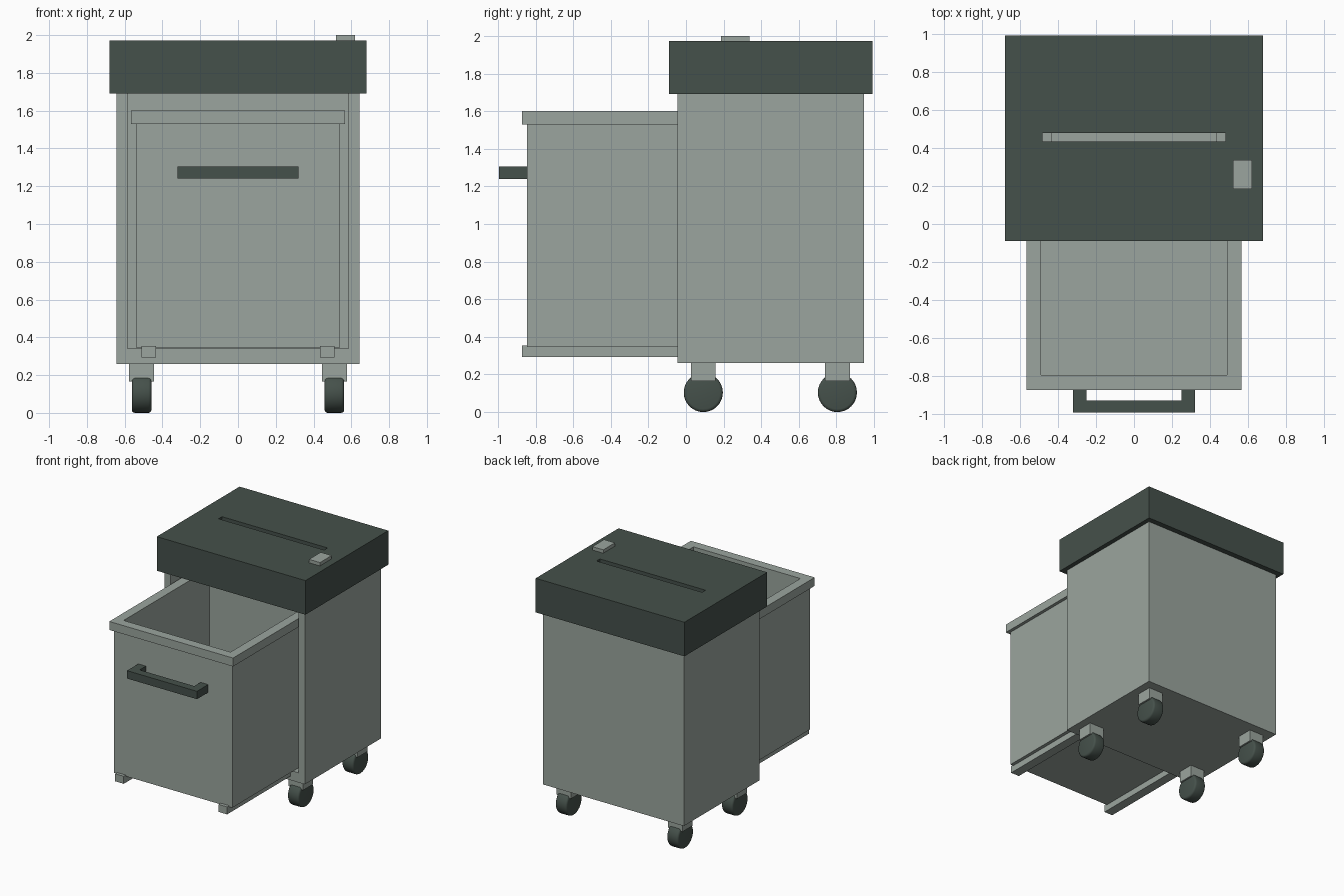
import bpy

default = bpy.data.objects.get("Cube")
if default:
    bpy.data.objects.remove(default, do_unlink=True)


def material(name, rgb):
    mat = bpy.data.materials.new(name)
    mat.use_nodes = True
    mat.diffuse_color = (*rgb, 1)
    mat.node_tree.nodes["Principled BSDF"].inputs["Base Color"].default_value = (*rgb, 1)
    return mat


LIGHT = material("light grey green", (0.328, 0.376, 0.342))
DARK = material("dark grey green", (0.060, 0.082, 0.070))


def box(name, x, y, z, mat):
    """Box spanning the given (low, high) ranges."""
    spans = (x, y, z)
    bpy.ops.mesh.primitive_cube_add(size=1, location=[(a + b) / 2 for a, b in spans])
    obj = bpy.context.object
    obj.name = name
    obj.scale = [b - a for a, b in spans]
    bpy.ops.object.transform_apply(location=False, rotation=False, scale=True)
    obj.data.materials.append(mat)
    return obj


def cut(obj, x, y, z):
    """Remove a box-shaped volume from an object."""
    cutter = box("cutter", x, y, z, obj.data.materials[0])
    cutter.hide_render = True
    bpy.context.view_layer.objects.active = obj
    mod = obj.modifiers.new("cut", "BOOLEAN")
    mod.operation = "DIFFERENCE"
    mod.solver = "EXACT"
    mod.object = cutter
    bpy.ops.object.modifier_apply(modifier=mod.name)
    bpy.data.objects.remove(cutter, do_unlink=True)


# Cabinet, open at the front and under the lid
cabinet = box("cabinet", (-0.643, 0.643), (-0.045, 0.947), (0.26, 1.69), LIGHT)
cut(cabinet, (-0.585, 0.585), (-0.2, 0.89), (0.34, 1.8))

# Lid with a paper slot through it
lid = box("lid", (-0.68, 0.68), (-0.09, 0.992), (1.69, 1.972), DARK)
cut(lid, (-0.483, 0.483), (0.435, 0.48), (1.6, 2.1))
box("button", (0.52, 0.62), (0.185, 0.338), (1.972, 2.0), LIGHT)

# Pull-out bin and its rim
waste_bin = box("bin", (-0.54, 0.54), (-0.846, 0.38), (0.345, 1.56), LIGHT)
cut(waste_bin, (-0.49, 0.49), (-0.797, 0.33), (0.39, 1.7))
rim = box("bin_rim", (-0.566, 0.566), (-0.873, 0.405), (1.53, 1.6), LIGHT)
cut(rim, (-0.489, 0.489), (-0.796, 0.329), (1.4, 1.7))

# Bin handle
handle = box("bin_handle", (-0.32, 0.32), (-0.993, -0.846), (1.24, 1.305), DARK)
cut(handle, (-0.25, 0.25), (-0.928, -0.8), (1.2, 1.4))

# Slide rails and casters on both sides
for side, s in (("right", -1), ("left", 1)):
    box(side + "_rail", sorted((s * 0.434, s * 0.512)), (-0.873, 0.888), (0.293, 0.355), LIGHT)
    for end, y in (("front", 0.092), ("rear", 0.805)):
        x = s * 0.51
        box(f"{end}_{side}_caster_mount", (x - 0.066, x + 0.066),
            (y - 0.066, y + 0.066), (0.165, 0.262), LIGHT)
        bpy.ops.mesh.primitive_cylinder_add(vertices=32, radius=0.104, depth=0.104,
                                            location=(x, y, 0.104), rotation=(0, 1.5708, 0))
        wheel = bpy.context.object
        wheel.name = f"{end}_{side}_wheel"
        wheel.data.materials.append(DARK)
        bevel = wheel.modifiers.new("rounded_edge", "BEVEL")
        bevel.width = 0.016
        bevel.segments = 3
        bevel.limit_method = "ANGLE"
        bpy.ops.object.modifier_apply(modifier=bevel.name)
        bpy.ops.object.shade_smooth_by_angle()
